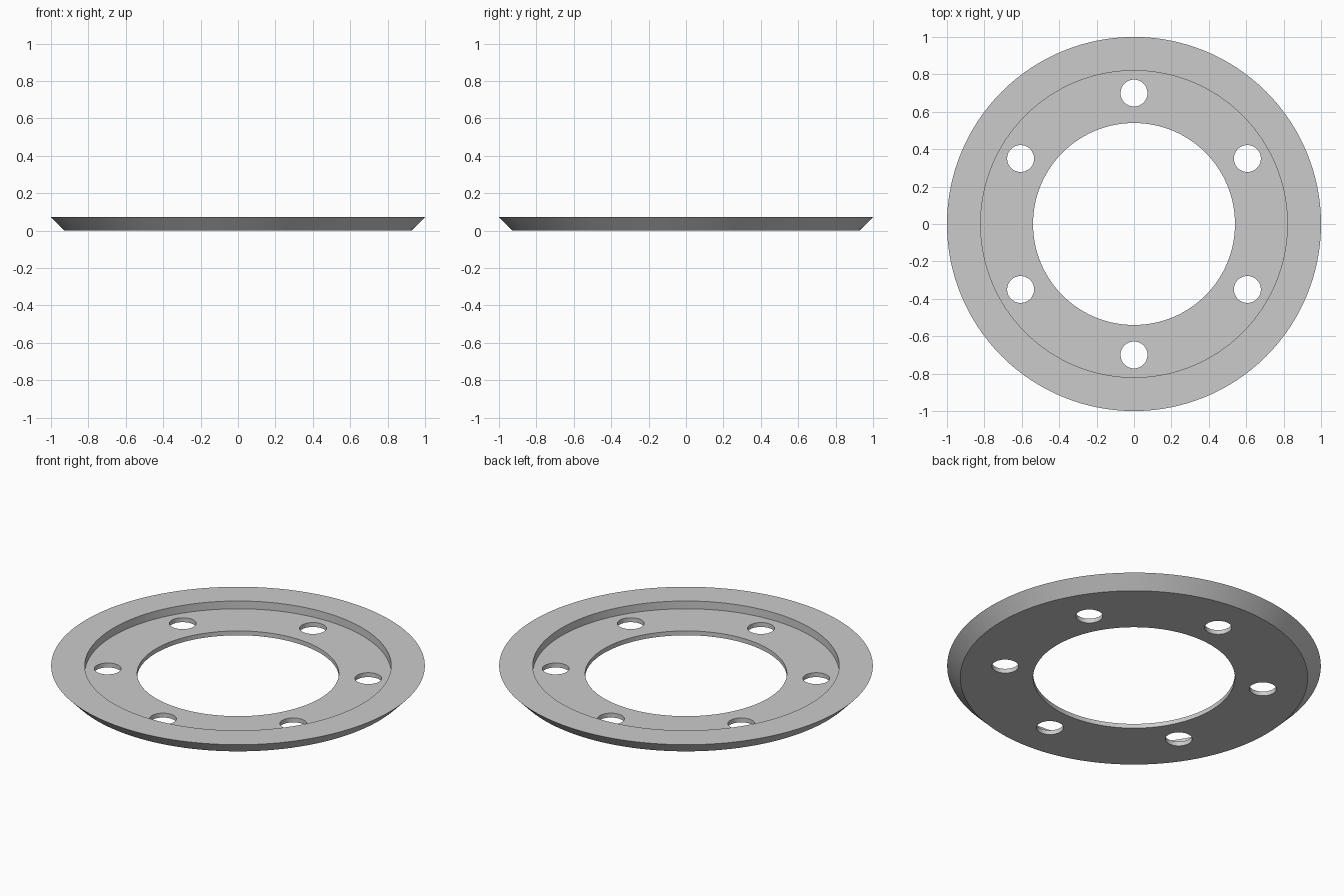
import bpy, bmesh, math
from mathutils import Vector

cube = bpy.data.objects.get("Cube")
if cube:
    bpy.data.objects.remove(cube, do_unlink=True)

SEGMENTS = 128
HEIGHT, FLOOR = 0.072, 0.026
HOLE_COUNT, HOLE_RADIUS, HOLE_CIRCLE = 6, 0.072, 0.70

grey = bpy.data.materials.new("plain_grey")
grey.use_nodes = True
colour = (0.6, 0.6, 0.6, 1)
grey.diffuse_color = colour
grey.node_tree.nodes["Principled BSDF"].inputs["Base Color"].default_value = colour


def add_object(name, bm):
    mesh = bpy.data.meshes.new(name)
    bmesh.ops.recalc_face_normals(bm, faces=bm.faces)
    bm.to_mesh(mesh)
    bm.free()
    mesh.materials.append(grey)
    obj = bpy.data.objects.new(name, mesh)
    bpy.context.collection.objects.link(obj)
    return obj


# Flange ring: bevelled outside, raised rim, recessed floor, open centre
profile = [(0.54, 0), (0.93, 0), (1, HEIGHT), (0.82, HEIGHT), (0.82, FLOOR), (0.54, FLOOR)]
bm = bmesh.new()
verts = [bm.verts.new((r, 0, z)) for r, z in profile]
edges = [bm.edges.new((verts[i - 1], verts[i])) for i in range(len(verts))]
bmesh.ops.spin(bm, geom=verts + edges, cent=(0, 0, 0), axis=(0, 0, 1),
               angle=math.tau, steps=SEGMENTS, use_merge=True)
bmesh.ops.remove_doubles(bm, verts=bm.verts, dist=0.0001)
ring = add_object("flange_ring", bm)

# Bolt hole cutters evenly spaced around the floor
bm = bmesh.new()
for i in range(HOLE_COUNT):
    angle = math.pi / 2 + i * math.tau / HOLE_COUNT
    made = bmesh.ops.create_cone(bm, cap_ends=True, segments=48, radius1=HOLE_RADIUS,
                                 radius2=HOLE_RADIUS, depth=0.4)
    offset = Vector((math.cos(angle), math.sin(angle), 0)) * HOLE_CIRCLE
    bmesh.ops.translate(bm, verts=made["verts"], vec=offset)
cutter = add_object("bolt_hole_cutter", bm)
cutter.hide_render = True

# Cut the holes, then shade smooth with sharp rims
cut = ring.modifiers.new("bolt_holes", "BOOLEAN")
cut.operation = "DIFFERENCE"
cut.solver = "EXACT"
cut.object = cutter
bpy.ops.object.select_all(action="DESELECT")
ring.select_set(True)
bpy.context.view_layer.objects.active = ring
bpy.ops.object.modifier_apply(modifier=cut.name)
bpy.data.objects.remove(cutter, do_unlink=True)
bpy.ops.object.shade_smooth_by_angle(angle=math.radians(30))
